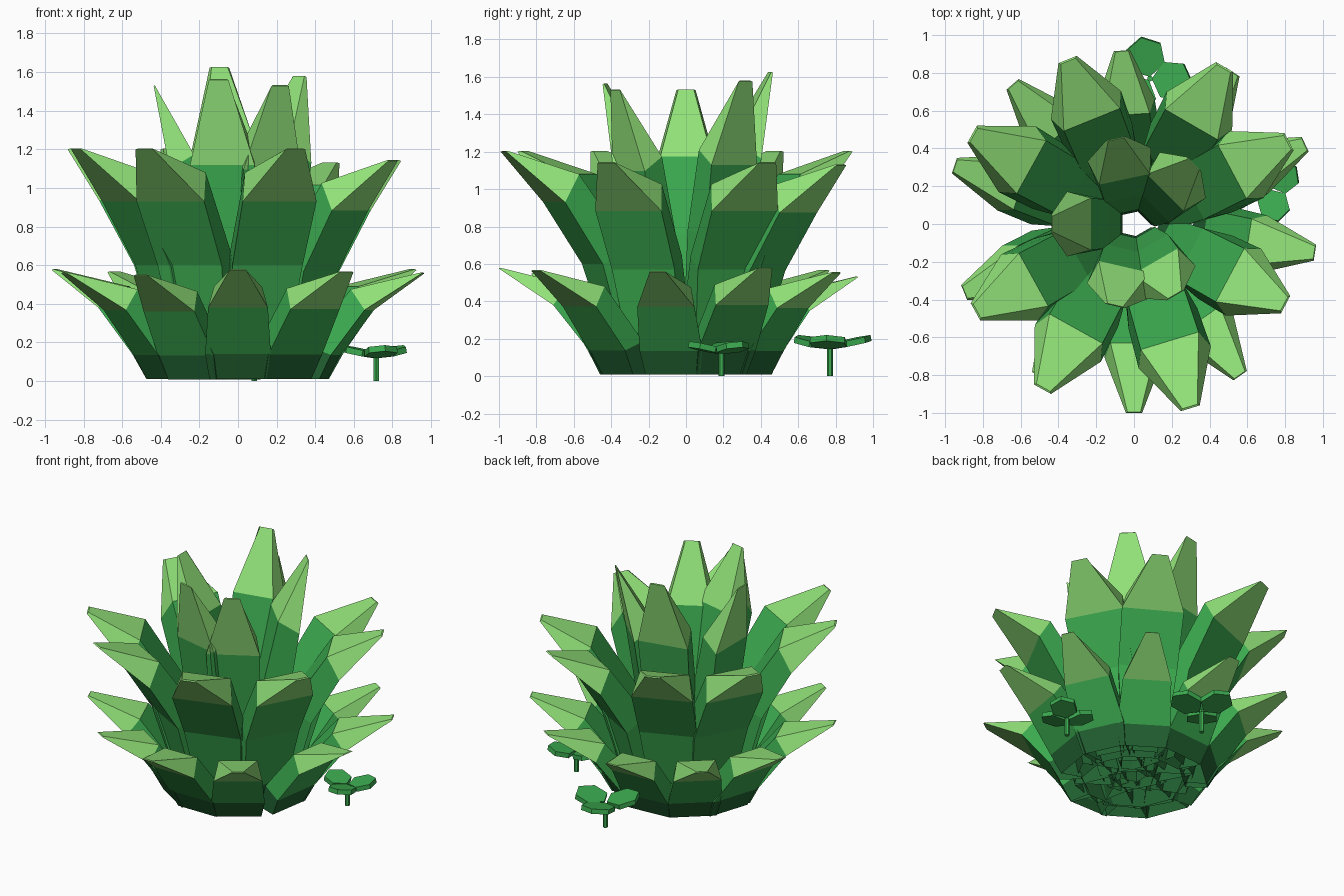
import bpy
import bmesh
from math import cos, sin, radians, pi
from mathutils import Matrix, Vector

if "Cube" in bpy.data.objects:
    bpy.data.objects.remove(bpy.data.objects["Cube"], do_unlink=True)


def material(name, colour):
    mat = bpy.data.materials.new(name)
    mat.use_nodes = True
    mat.diffuse_color = (*colour, 1)
    shader = mat.node_tree.nodes["Principled BSDF"]
    shader.inputs["Base Color"].default_value = (*colour, 1)
    return mat


base_green = material("dark base green", (.016, .127, .032))
leaf_green = material("leaf green", (.045, .41, .08))
tip_green = material("light tip green", (.285, .76, .19))


def finish(name, bm, mats):
    bmesh.ops.recalc_face_normals(bm, faces=bm.faces)
    mesh = bpy.data.meshes.new(name)
    bm.to_mesh(mesh)
    bm.free()
    for mat in mats:
        mesh.materials.append(mat)
    obj = bpy.data.objects.new(name, mesh)
    bpy.context.collection.objects.link(obj)


def bridge(bm, low, high, slot=0):
    """Join two rings of vertices with a band of quads."""
    count = len(low)
    for i in range(count):
        j = (i + 1) % count
        face = bm.faces.new((low[i], low[j], high[j], high[i]))
        face.material_index = slot


def leaf(name, sections, angle, reach, rise):
    """Loft trapezoid sections: outer radius, height, half width, step to the inner side."""
    bm = bmesh.new()
    turn = Matrix.Rotation(radians(angle), 3, "Z")
    shoulder = sections[-2][1]
    rings = []
    for radius, height, half, inward, upward in sections:
        inner, top, narrow = radius - inward, height + upward, half * .8
        corners = ((radius, -half, height), (radius, half, height),
                   (inner, narrow, top), (inner, -narrow, top))
        ring = []
        for x, y, z in corners:
            # lean grows towards the tip, so that the foot stays in place
            lean = 1 + (reach - 1) * min(1, z / shoulder)
            ring.append(bm.verts.new(turn @ Vector((x * lean, y, z * rise))))
        rings.append(ring)
    last = len(rings) - 2
    for level in range(last + 1):
        slot = 0 if level == 0 else 2 if level == last else 1
        bridge(bm, rings[level], rings[level + 1], slot)
    # the foot is left open; only the tip is closed
    bm.faces.new(rings[-1]).material_index = 2
    finish(name, bm, (base_green, leaf_green, tip_green))


def whorl(name, sections, leaves):
    for number, (angle, reach, *rise) in enumerate(leaves, 1):
        leaf(f"{name}_{number}", sections, angle, reach, rise[0] if rise else reach)


# Spreading leaves at the ground
whorl("lower_leaf",
      [(.45, .01, .148, .14, 0), (.52, .14, .17, .14, .05),
       (.71, .38, .155, .08, .11), (1, .575, .043, .005, .005)],
      [(162, 1), (131, .98), (94, .92), (57, .96), (25, 1),
       (-9, .97), (-55, .98), (-90, 1), (-122, .95), (-158, .97)])

# Taller leaves above them
whorl("middle_leaf",
      [(.36, .03, .13, .24, 0), (.4, .2, .15, .23, .02), (.52, .6, .19, .16, .08),
       (.73, .93, .2, .09, .15), (1.01, 1.2, .052, .01, .005)],
      [(151, .97, 1), (112, .93, 1), (60, .95, .94), (28, .92, .95),
       (-28, .9, .95), (-73, 1.01, 1), (-119, .99, 1), (-151, .95, 1)])

# Upright leaves around the hollow heart
whorl("inner_leaf",
      [(.2, .05, .08, .14, 0), (.25, .25, .11, .18, 0), (.31, .75, .16, .17, .03),
       (.365, 1.13, .172, .13, .08), (.45, 1.575, .052, .005, .005)],
      [(102, 1.03), (45, 1), (180, .97), (-103, .99), (-60, .97)])


def clover(name, x, y, size, height, angles):
    """Small sprout: a stem with three tilted hexagonal lobes."""
    bm = bmesh.new()
    bmesh.ops.create_cone(bm, cap_ends=True, segments=6, radius1=.016, radius2=.016,
                          depth=height, matrix=Matrix.Translation((x, y, height / 2)))
    for angle in angles:
        place = (Matrix.Translation((x, y, height + .012))
                 @ Matrix.Rotation(radians(angle), 4, "Z")
                 @ Matrix.Rotation(radians(-12), 4, "Y")
                 @ Matrix.Translation((size * 1.12, 0, 0)))
        rings = []
        for z in (-.016, .016):
            ring = [bm.verts.new(place @ Vector((size * cos(i * pi / 3),
                                                 size * sin(i * pi / 3), z)))
                    for i in range(6)]
            bm.faces.new(ring)
            rings.append(ring)
        bridge(bm, *rings)
    finish(name, bm, (leaf_green,))


clover("side_clover", .715, .19, .088, .12, (-75, 38, 165))
clover("back_clover", .085, .77, .108, .145, (102, -5, -130))
